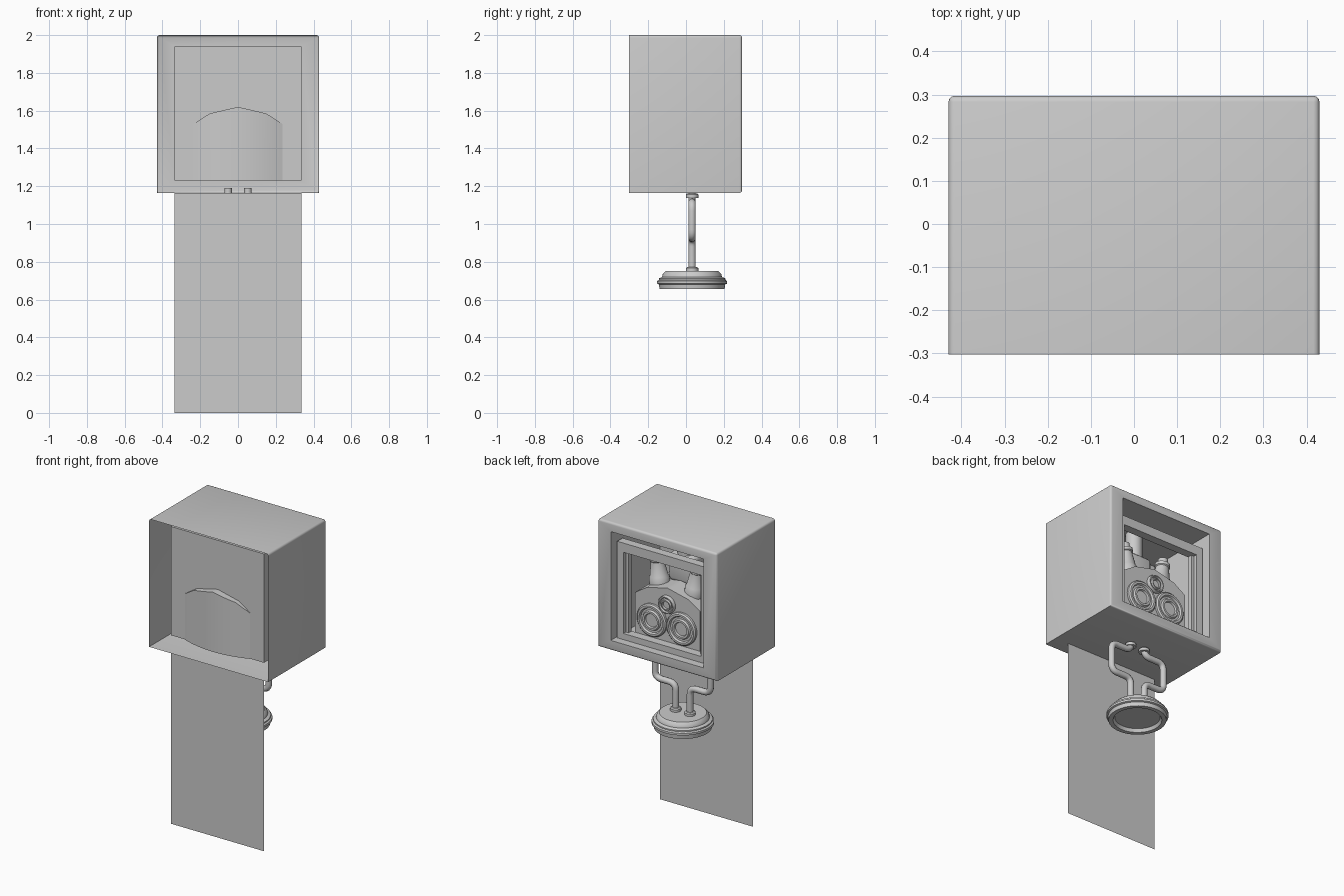
import bpy, bmesh, math
from mathutils import Matrix, Vector

cube = bpy.data.objects.get("Cube")
if cube:
    bpy.data.objects.remove(cube, do_unlink=True)

grey = bpy.data.materials.new("plain_grey")
grey.use_nodes = True
colour = (0.6, 0.6, 0.6, 1)
grey.diffuse_color = colour
grey.node_tree.nodes["Principled BSDF"].inputs["Base Color"].default_value = colour


def finish(name, bm, angle=35, normals=True):
    if normals:
        bmesh.ops.recalc_face_normals(bm, faces=bm.faces)
    mesh = bpy.data.meshes.new(name)
    bm.to_mesh(mesh)
    bm.free()
    obj = bpy.data.objects.new(name, mesh)
    bpy.context.collection.objects.link(obj)
    mesh.materials.append(grey)
    bpy.ops.object.select_all(action="DESELECT")
    obj.select_set(True)
    bpy.context.view_layer.objects.active = obj
    bpy.ops.object.shade_smooth_by_angle(angle=math.radians(angle))
    return obj


def box(name, lo, hi, bevel=0):
    lo, hi = Vector(lo), Vector(hi)
    bm = bmesh.new()
    bmesh.ops.create_cube(bm, size=1, matrix=Matrix.Translation((lo + hi) / 2)
                          @ Matrix.Diagonal((*(hi - lo), 1)))
    if bevel:
        bmesh.ops.bevel(bm, geom=bm.edges, offset=bevel, segments=3,
                        profile=0.5, affect="EDGES")
    return finish(name, bm)


def lathe(name, profile, loc, turn=None, steps=40):
    """Spin (radius, height) points about z, then turn and place them."""
    bm = bmesh.new()
    verts = [bm.verts.new((r, 0, h)) for r, h in profile]
    edges = [bm.edges.new(pair) for pair in zip(verts, verts[1:])]
    bmesh.ops.spin(bm, geom=verts + edges, cent=(0, 0, 0), axis=(0, 0, 1),
                   angle=math.tau, steps=steps)
    bmesh.ops.remove_doubles(bm, verts=bm.verts, dist=0.0005)
    bm.transform(Matrix.Translation(loc) @ (turn or Matrix()))
    return finish(name, bm)


# Cabinet shell: open at the front, with a pocket sunk in from the back
W, Y0, Y1, Z0, Z1 = 0.43, -0.303, 0.297, 1.165, 2.0
PW, PY, PZ0, PZ1 = 0.335, -0.21, 1.23, 1.94
bm = bmesh.new()


def loop(w, y, z0, z1):
    return [bm.verts.new(p) for p in ((-w, y, z0), (w, y, z0), (w, y, z1), (-w, y, z1))]


rings = [loop(W, Y0, Z0, Z1), loop(W, Y1, Z0, Z1),
         loop(PW, Y1, PZ0, PZ1), loop(PW, PY, PZ0, PZ1)]
for a, b in zip(rings, rings[1:]):
    for i in range(4):
        j = (i + 1) % 4
        bm.faces.new((a[i], a[j], b[j], b[i]))
bm.faces.new(rings[-1])
bm.edges.ensure_lookup_table()
rounded = [e for e in bm.edges
           if all(abs(abs(v.co.x) - W) < 0.001 for v in e.verts)
           and (all(v.co.z > 1.99 for v in e.verts)
                or all(v.co.y > 0.29 for v in e.verts))]
rounded += [e for e in bm.edges if all(v.co.z > 1.99 and v.co.y > 0.29 for v in e.verts)]
bmesh.ops.bevel(bm, geom=list(set(rounded)), offset=0.014, segments=3,
                profile=0.5, affect="EDGES")
finish("cabinet_shell", bm)

# Hanging sheet below the cabinet
bm = bmesh.new()
bm.faces.new([bm.verts.new(p) for p in ((-PW, PY, 0), (PW, PY, 0), (PW, PY, Z0), (-PW, PY, Z0))])
finish("hanging_panel", bm)

# Inner frame just inside the pocket opening
FY0, FY1, FZ = 0.19, 0.245, 1.86
box("inner_frame_top", (-PW + 0.01, FY0, FZ - 0.06), (PW - 0.01, FY1, FZ))
box("inner_frame_bottom", (-PW + 0.01, FY0, PZ0), (PW - 0.01, FY1, PZ0 + 0.04))
for side, word in ((1, "left"), (-1, "right")):
    xs = sorted((side * (PW - 0.01), side * (PW - 0.055)))
    box("inner_frame_" + word, (xs[0], FY0, PZ0), (xs[1], FY1, FZ))
    xs = sorted((side * (PW - 0.055), side * (PW - 0.075)))
    box("inner_frame_lip_" + word, (xs[0], FY0, PZ0), (xs[1], FY0 + 0.03, FZ - 0.06))

# Machine body: gabled block whose bulging face shows through the pocket wall
HALF, BACK = 0.235, 0.19


def roof(x):
    x = abs(x)
    if x > 0.15:
        return 1.585 - (x - 0.15) / (HALF - 0.15) * 0.055
    return 1.62 - x / 0.15 * 0.035


bm = bmesh.new()
columns = []
N = 22
for i in range(N + 1):
    x = HALF * (2 * i / N - 1)
    y = -0.213 - 0.045 * (1 - (x / HALF) ** 2)
    columns.append([bm.verts.new(p) for p in
                    ((x, y, PZ0), (x, y, roof(x)), (x, BACK, roof(x)), (x, BACK, PZ0))])
for a, b in zip(columns, columns[1:]):
    for i in range(4):
        j = (i + 1) % 4
        bm.faces.new((a[i], a[j], b[j], b[i]))
bm.faces.new(columns[0])
bm.faces.new(columns[-1])
finish("machine_body", bm)

# Ringed dials on the back face
face_back = Matrix.Rotation(-math.pi / 2, 4, "X")
dial = [(1, 0), (1, 0.14), (0.92, 0.22), (0.8, 0.22), (0.74, 0.1), (0.62, 0.1),
        (0.56, 0.22), (0.44, 0.22), (0.4, 0.1), (0, 0.1)]
for name, x, z, r in (("dial_left", 0.107, 1.385, 0.105),
                      ("dial_right", -0.107, 1.385, 0.105),
                      ("dial_upper", 0, 1.515, 0.058)):
    lathe(name, [(a * r, h * 0.1) for a, h in dial], (x, BACK, z), face_back)

# Tapered nozzles on the roof and the block between them
nozzle = [(0, 0), (0.062, 0), (0.062, 0.05), (0.055, 0.06), (0.04, 0.15),
          (0.046, 0.155), (0.046, 0.175), (0.032, 0.18), (0.03, 0.21), (0, 0.21)]
for side, word in ((1, "left"), (-1, "right")):
    lathe("nozzle_" + word, nozzle, (side * 0.125, 0.09, 1.575),
          Matrix.Rotation(side * 0.12, 4, "Y"), 24)
box("feed_block", (-0.09, -0.14, 1.6), (0.09, 0.06, 1.78), 0.025)
lathe("feed_pipe", [(0.05, 0), (0.05, 0.18)], (0, 0, 1.76), None, 24)

# Bent pipes and their collars
PIPE_Y = 0.032


def bent_path(points, radius, steps=6):
    pts = [Vector(p) for p in points]
    out = [pts[0]]
    for a, b, c in zip(pts, pts[1:], pts[2:]):
        start = b + (a - b).normalized() * radius
        end = b + (c - b).normalized() * radius
        for k in range(steps + 1):
            t = k / steps
            out.append(start * (1 - t) ** 2 + b * 2 * t * (1 - t) + end * t * t)
    return out + [pts[-1]]


for side, word in ((1, "left"), (-1, "right")):
    path = [(side * x, PIPE_Y, z) for x, z in
            ((0.052, 1.19), (0.052, 1.115), (0.2, 1.115), (0.2, 0.925),
             (0.052, 0.925), (0.052, 0.745))]
    curve = bpy.data.curves.new("pipe_" + word, "CURVE")
    curve.dimensions = "3D"
    curve.bevel_depth = 0.02
    curve.bevel_resolution = 3
    curve.use_fill_caps = True
    pts = bent_path(path, 0.045)
    spline = curve.splines.new("POLY")
    spline.points.add(len(pts) - 1)
    for p, co in zip(spline.points, pts):
        p.co = (*co, 1)
    spline.use_smooth = True
    curve.materials.append(grey)
    bpy.context.collection.objects.link(bpy.data.objects.new("pipe_" + word, curve))
    collar = [(0, 0), (0.033, 0), (0.033, 0.018), (0.026, 0.024), (0, 0.024)]
    lathe("lower_collar_" + word, collar, (side * 0.052, PIPE_Y, 0.748), None, 20)
    lathe("upper_collar_" + word, collar, (side * 0.052, PIPE_Y, 1.138), None, 20)

# Round head with a hollow underside
head = [(0, 0.675), (0.135, 0.675), (0.145, 0.655), (0.172, 0.655), (0.175, 0.68),
        (0.185, 0.684), (0.185, 0.698), (0.176, 0.704), (0.176, 0.712), (0.158, 0.72),
        (0.155, 0.735), (0.14, 0.75), (0, 0.75)]
lathe("round_head", head, (0, PIPE_Y, 0), None, 56)
